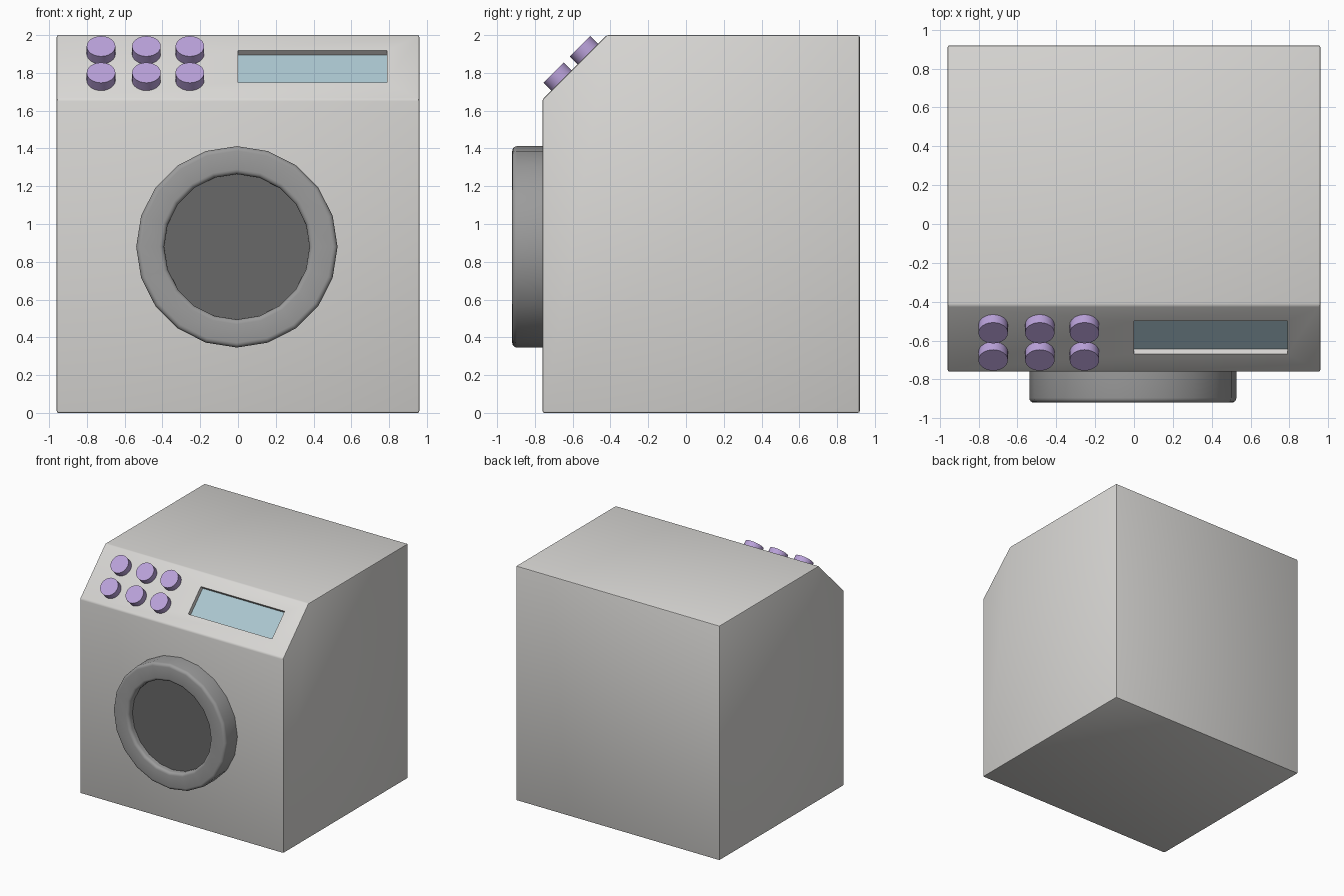
import bpy, bmesh, math
from mathutils import Vector, Matrix

if "Cube" in bpy.data.objects:
    bpy.data.objects.remove(bpy.data.objects["Cube"])


def material(name, rgb):
    m = bpy.data.materials.new(name)
    m.diffuse_color = (*rgb, 1)
    m.use_nodes = True
    m.node_tree.nodes["Principled BSDF"].inputs["Base Color"].default_value = m.diffuse_color
    return m


BODY = material("warm light grey", (0.70, 0.69, 0.67))
RING = material("mid grey", (0.33, 0.33, 0.33))
GLASS = material("dark grey", (0.14, 0.14, 0.14))
SCREEN = material("pale blue", (0.41, 0.57, 0.63))
BUTTON = material("lilac", (0.49, 0.36, 0.70))


def finish(bm, name, mat):
    bmesh.ops.recalc_face_normals(bm, faces=bm.faces)
    me = bpy.data.meshes.new(name)
    bm.to_mesh(me)
    bm.free()
    me.materials.append(mat)
    ob = bpy.data.objects.new(name, me)
    bpy.context.collection.objects.link(ob)
    return ob


def activate(ob):
    bpy.ops.object.select_all(action='DESELECT')
    ob.select_set(True)
    bpy.context.view_layer.objects.active = ob


def smooth(ob, deg=35):
    activate(ob)
    bpy.ops.object.shade_smooth_by_angle(angle=math.radians(deg))


# Sloped panel frame: local x along width, local y up the slope, local z outward
TILT = Matrix.Rotation(math.radians(45), 4, 'X')


def on_panel(x, z):
    """Frame on the slope at a given width and height."""
    return Matrix.Translation((x, z - 2.42, z)) @ TILT


def panel_box(name, mat, x, z, sx, sy, z0, z1):
    bm = bmesh.new()
    m = (on_panel(x, z) @ Matrix.Translation((0, 0, (z0 + z1) / 2))
         @ Matrix.Diagonal((sx, sy, z1 - z0, 1)))
    bmesh.ops.create_cube(bm, size=1, matrix=m)
    return finish(bm, name, mat)


# Cabinet: side profile (y, z) extruded across the width, edges softened
profile = [(-0.76, 0), (0.92, 0), (0.92, 2), (-0.42, 2), (-0.76, 1.66)]
bm = bmesh.new()
side = bm.faces.new([bm.verts.new((-0.96, y, z)) for y, z in profile])
ext = bmesh.ops.extrude_face_region(bm, geom=[side], use_keep_orig=True)
bmesh.ops.translate(bm, vec=(1.92, 0, 0),
                    verts=[g for g in ext['geom'] if isinstance(g, bmesh.types.BMVert)])
bmesh.ops.recalc_face_normals(bm, faces=bm.faces)
bmesh.ops.bevel(bm, geom=bm.edges[:], offset=0.01, segments=2, profile=0.5, affect='EDGES')
cabinet = finish(bm, "cabinet", BODY)

# Display recess cut into the sloped panel
SX, SZ, SW, SH, DEPTH = 0.395, 1.835, 0.79, 0.24, 0.038
cutter = panel_box("display_cutter", BODY, SX, SZ, SW, SH, -DEPTH, 0.1)
cutter.hide_render = True
cut = cabinet.modifiers.new("display recess", 'BOOLEAN')
cut.operation = 'DIFFERENCE'
cut.solver = 'EXACT'
cut.object = cutter
activate(cabinet)
bpy.ops.object.modifier_apply(modifier=cut.name)
bpy.data.objects.remove(cutter)
smooth(cabinet, 30)

# Display plate at the bottom of the recess
panel_box("display_screen", SCREEN, SX, SZ, SW, SH, -DEPTH - 0.004, -DEPTH + 0.002)

# Door ring: rounded section revolved in 20 steps about the door axis
SIDES, CX, CZ = 20, -0.006, 0.879
R_OUT, R_IN, FRONT, BEV = 0.533, 0.385, -0.92, 0.025
steps = [math.radians(a) for a in (0, 22.5, 45, 67.5, 90)]
outer = [(R_OUT - BEV + BEV * math.cos(a), FRONT + BEV - BEV * math.sin(a)) for a in steps]
inner = [(R_IN + BEV - BEV * math.sin(a), FRONT + BEV - BEV * math.cos(a)) for a in steps]
section = [(R_OUT, -0.75)] + outer + inner + [(R_IN, -0.75)]
bm = bmesh.new()
rings = []
for i in range(SIDES):
    a = 2 * math.pi * i / SIDES
    rings.append([bm.verts.new((CX + r * math.cos(a), y, CZ + r * math.sin(a)))
                  for r, y in section])
for i in range(SIDES):
    p, q = rings[i], rings[(i + 1) % SIDES]
    for j in range(len(section)):
        k = (j + 1) % len(section)
        bm.faces.new((p[j], p[k], q[k], q[j]))
smooth(finish(bm, "door_ring", RING))

# Door glass, set back inside the ring
bm = bmesh.new()
bmesh.ops.create_cone(bm, cap_ends=True, segments=SIDES, radius1=R_IN, radius2=R_IN, depth=0.1,
                      matrix=Matrix.Translation((CX, -0.815, CZ))
                      @ Matrix.Rotation(math.pi / 2, 4, 'X') @ Matrix.Rotation(math.pi / 2, 4, 'Z'))
finish(bm, "door_glass", GLASS)

# Six round buttons in two rows
for row, z in enumerate((1.76, 1.90)):
    for col, x in enumerate((-0.725, -0.485, -0.255)):
        bm = bmesh.new()
        bmesh.ops.create_cone(bm, cap_ends=True, segments=24, radius1=0.076, radius2=0.076,
                              depth=0.078,
                              matrix=on_panel(x, z) @ Matrix.Translation((0, 0, 0.019)))
        smooth(finish(bm, f"button_{row + 1}_{col + 1}", BUTTON))
